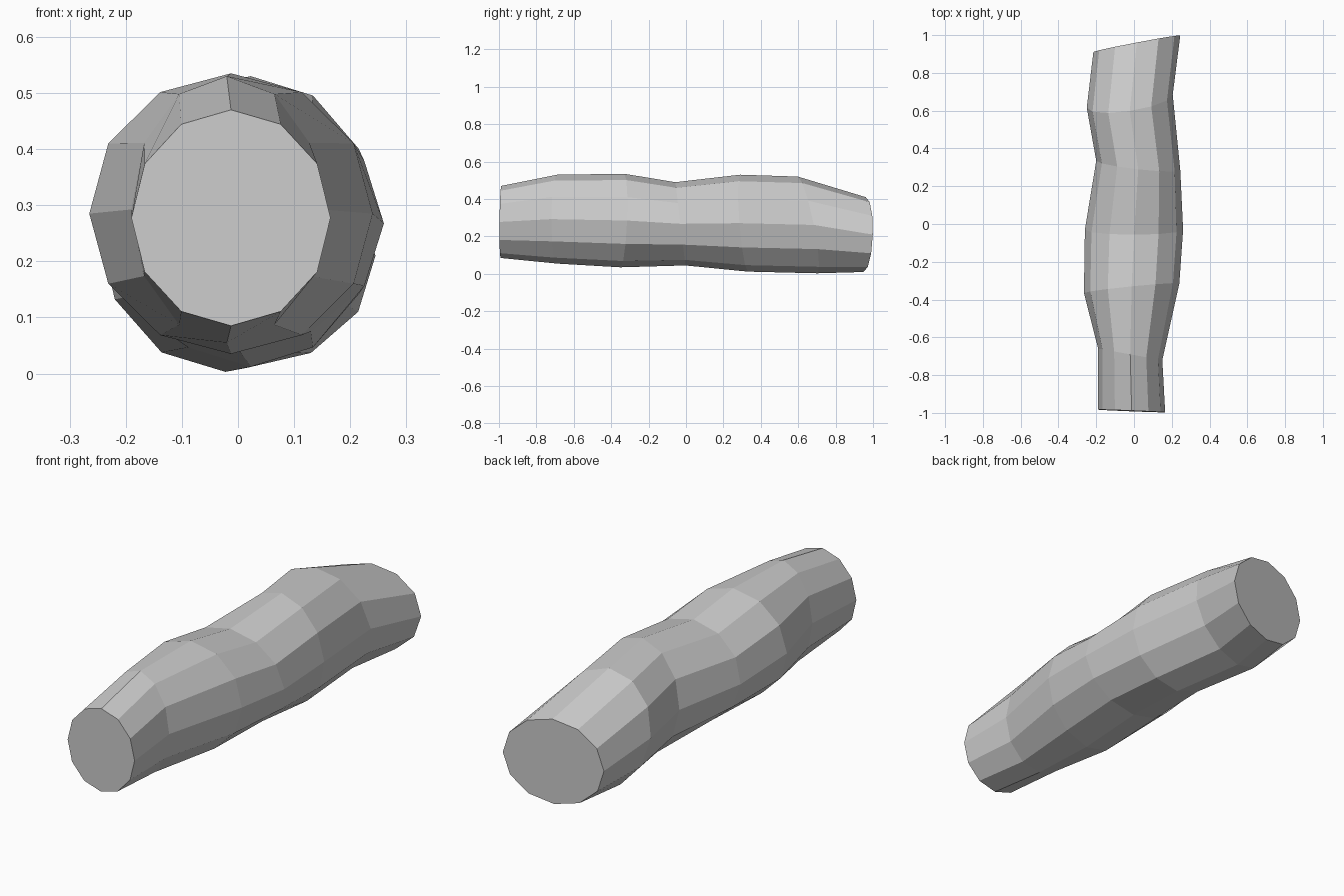
import bpy
import bmesh
from math import cos, sin, tau

default_cube = bpy.data.objects.get("Cube")
if default_cube:
    bpy.data.objects.remove(default_cube, do_unlink=True)

SIDES = 12


def make_material(name, colour):
    material = bpy.data.materials.new(name)
    material.use_nodes = True
    material.diffuse_color = colour
    shader = next(n for n in material.node_tree.nodes if n.type == "BSDF_PRINCIPLED")
    shader.inputs["Base Color"].default_value = colour
    return material


def add_ring(bm, station, left, right, low, high, lean_x, lean_z):
    """Add one oval cross-section, leaning forward or back across x and z."""
    centre_x, radius_x = (left + right) / 2, (right - left) / 2
    centre_z, radius_z = (low + high) / 2, (high - low) / 2
    ring = []
    for step in range(SIDES):
        angle = tau * step / SIDES
        offset_x, offset_z = radius_x * sin(angle), radius_z * cos(angle)
        y = station + lean_x * offset_x + lean_z * offset_z
        ring.append(bm.verts.new((centre_x + offset_x, y, centre_z + offset_z)))
    return ring


# Cross-sections: station, left, right, low, high, lean across x, lean across z
SECTIONS = [
    (-.99, -.19, .165, .085, .47, -.04, .01),
    (-.69, -.19, .15, .055, .53, -.18, 0),
    (-.34, -.265, .24, .035, .535, .1, .04),
    (-.03, -.26, .26, .045, .49, 0, -.12),
    (.31, -.2, .245, .012, .53, -.11, -.08),
    (.65, -.25, .205, .003, .52, .15, -.2),
    (.955, -.215, .245, .01, .41, .19, .03),
]

# Crooked log: bark walls between the cross-sections, a flat cut at each end
bm = bmesh.new()
rings = [add_ring(bm, *section) for section in SECTIONS]
for near, far in zip(rings, rings[1:]):
    for i in range(SIDES):
        j = (i + 1) % SIDES
        bm.faces.new((near[i], near[j], far[j], far[i]))
bm.faces.new(rings[0])
bm.faces.new(rings[-1])
bmesh.ops.recalc_face_normals(bm, faces=bm.faces)

mesh = bpy.data.meshes.new("log")
bm.to_mesh(mesh)
bm.free()
mesh.materials.append(make_material("plain grey", (.6, .6, .6, 1)))
log = bpy.data.objects.new("log", mesh)
bpy.context.collection.objects.link(log)
